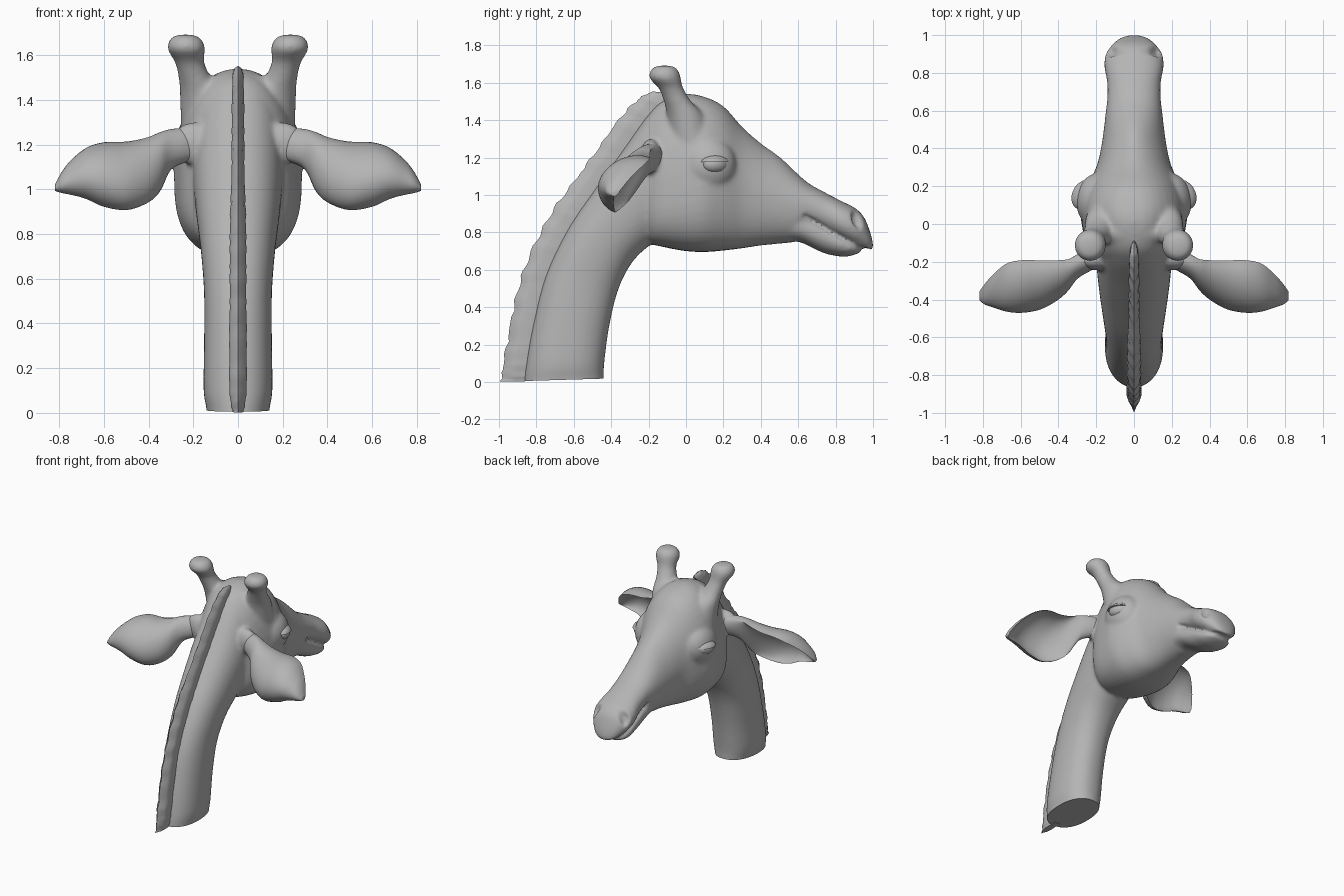
import bpy, bmesh, math, random
from mathutils import Vector

if "Cube" in bpy.data.objects:
    bpy.data.objects.remove(bpy.data.objects["Cube"])

random.seed(4)
grey = bpy.data.materials.new("plain grey")
grey.diffuse_color = (0.46, 0.46, 0.46, 1)
grey.use_nodes = True
grey.node_tree.nodes["Principled BSDF"].inputs["Base Color"].default_value = grey.diffuse_color


def resample(rows, k):
    """Catmull-Rom interpolation of rows of numbers."""
    out = []
    for i in range(len(rows) - 1):
        a, b, c, d = rows[max(i - 1, 0)], rows[i], rows[i + 1], rows[min(i + 2, len(rows) - 1)]
        for j in range(k):
            t = j / k
            out.append([0.5 * (2 * q + (r - p) * t + (2 * p - 5 * q + 4 * r - s) * t * t
                               + (3 * q - p - 3 * r + s) * t ** 3)
                        for p, q, r, s in zip(a, b, c, d)])
    out.append(list(rows[-1]))
    return out


def loft(bm, rings):
    """Skin closed rings and cap both ends."""
    vs = [[bm.verts.new(p) for p in r] for r in rings]
    n = len(vs[0])
    for a, b in zip(vs, vs[1:]):
        for i in range(n):
            bm.faces.new((a[i], a[(i + 1) % n], b[(i + 1) % n], b[i]))
    bm.faces.new(vs[0])
    bm.faces.new(vs[-1])


def finish(bm, name, angle=40):
    bmesh.ops.recalc_face_normals(bm, faces=bm.faces)
    me = bpy.data.meshes.new(name)
    bm.to_mesh(me)
    bm.free()
    me.materials.append(grey)
    ob = bpy.data.objects.new(name, me)
    bpy.context.collection.objects.link(ob)
    bpy.ops.object.select_all(action='DESELECT')
    ob.select_set(True)
    bpy.context.view_layer.objects.active = ob
    bpy.ops.object.shade_smooth_by_angle(angle=math.radians(angle))
    return ob


ANG = [2 * math.pi * i / 40 for i in range(40)]


def spow(v, e):
    return math.copysign(abs(v) ** e, v)


def upright(y, zt, zb, w, zw):
    """Cross-section in an upright plane; widest at height zw, boxy at the cheeks."""
    low = min(.9, max(.75, .75 + (y - .25) * .7))
    high = .9 + .22 * math.exp(-((y - .47) / .2) ** 2)   # narrower bridge of the nose
    ring = []
    for a in ANG:
        c, s = math.cos(a), math.sin(a)
        e = high if s > 0 else low
        ring.append((w * spow(c, e), y, zw + (zt - zw if s > 0 else zw - zb) * spow(s, e)))
    return ring


bm = bmesh.new()

# head and upper lip: y, top, bottom, half width, height of widest point
head = [(-.25, 1.34, .85, .12, 1.05), (-.2, 1.43, .75, .2, 1.0), (-.12, 1.505, .722, .25, 1.0),
        (0, 1.54, .7, .277, 1.03), (.1, 1.525, .695, .285, 1.06), (.2, 1.475, .703, .25, 1.06),
        (.3, 1.365, .715, .2, 1.03), (.4, 1.277, .73, .175, 1.0), (.5, 1.205, .74, .16, .97),
        (.59, 1.12, .755, .15, .95), (.66, 1.06, .83, .142, .94), (.75, 1.01, .80, .142, .9),
        (.83, .968, .76, .157, .86), (.9, .933, .73, .15, .83), (.95, .885, .708, .115, .79),
        (.982, .81, .70, .078, .75), (1.0, .745, .705, .03, .725)]
loft(bm, [upright(*r) for r in resample(head, 4)])

# lower jaw
jaw = [(.45, .9, .76, .1, .83), (.6, .91, .75, .13, .84), (.68, .89, .715, .128, .81),
       (.75, .85, .685, .125, .78), (.84, .8, .67, .122, .735), (.9, .765, .68, .103, .72),
       (.935, .735, .695, .06, .71)]
loft(bm, [upright(*r) for r in resample(jaw, 4)])

# neck: back y z, front y z, half width
neck = [(-.868, -.1, -.442, -.08, .135), (-.865, 0, -.44, .02, .14), (-.855, .1, -.437, .1, .154),
        (-.82, .3, -.41, .3, .152), (-.75, .57, -.36, .5, .152), (-.63, .82, -.28, .65, .167),
        (-.48, 1.04, -.16, .76, .187), (-.33, 1.25, -.02, .88, .2), (-.2, 1.43, .05, 1.08, .185),
        (-.11, 1.5, .08, 1.25, .13)]
rings = []
for by, bz, fy, fz, w in resample(neck, 5):
    rings.append([(w * spow(math.cos(a), .88),
                   (by + fy) / 2 + (fy - by) / 2 * spow(math.sin(a), .88),
                   (bz + fz) / 2 + (fz - bz) / 2 * spow(math.sin(a), .88)) for a in ANG])
loft(bm, rings)

# horns: x, y, z, radius
horn = [(.145, .03, 1.28, .11), (.16, .0, 1.42, .1), (.193, -.045, 1.5, .073),
        (.217, -.08, 1.57, .066), (.23, -.11, 1.62, .083), (.233, -.115, 1.655, .08),
        (.235, -.115, 1.685, .055), (.235, -.115, 1.693, .01)]


def ball(bm, centre, size):
    g = bmesh.ops.create_uvsphere(bm, u_segments=24, v_segments=16, radius=1)
    for v in g['verts']:
        v.co = Vector(p * q + c for p, q, c in zip(v.co, size, centre))


ball(bm, (0, -.04, 1.41), (.2, .1, .118))             # crown between the horns
for s in (1, -1):
    loft(bm, [[(s * (x + r * math.cos(a)), y + r * math.sin(a), z) for a in ANG]
              for x, y, z, r in resample(horn, 4)])
    ball(bm, (s * .19, .12, 1.16), (.117, .15, .15))  # eye socket
    ball(bm, (s * .2, -.19, 1.205), (.1, .055, .095))  # ear root

# fuse the parts into one soft skin
raw = finish(bm, "raw_shape")
rm = raw.modifiers.new("fuse", 'REMESH')
rm.mode = 'VOXEL'
rm.voxel_size = .011
sm = raw.modifiers.new("soften", 'SMOOTH')
sm.factor, sm.iterations = .5, 14
dg = bpy.context.evaluated_depsgraph_get()
bm = bmesh.new()
bm.from_mesh(raw.evaluated_get(dg).to_mesh())
bpy.data.objects.remove(raw)

# flat cut at the base of the neck
bmesh.ops.bisect_plane(bm, geom=bm.verts[:] + bm.edges[:] + bm.faces[:], plane_co=(0, -.65, .012),
                       plane_no=(0, -.03, 1), clear_inner=True)
bmesh.ops.holes_fill(bm, edges=[e for e in bm.edges if e.is_boundary], sides=0)
bm.normal_update()

# mouth line and nostrils pressed into the skin
mouth = [Vector(p) for p in resample([(.64, .885), (.7, .85), (.78, .8), (.86, .757), (.93, .716), (.98, .70)], 6)]
moves = []
for v in bm.verts:
    if v.co.y < .6:
        continue
    p = Vector((v.co.y, v.co.z))
    d = min((p - m).length for m in mouth)
    push = .011 * math.exp(-(d / .012) ** 2)
    q = p - Vector((.913, .868))
    u, w = q.dot(Vector((.33, -.94))), q.dot(Vector((.94, .33)))
    if abs(v.co.x) > .04:
        r = math.hypot(u / .045, w / .022)
        push += .025 * math.exp(-r ** 4)
    if push > .0005:
        moves.append((v, v.normal * push))
for v, m in moves:
    v.co -= m
finish(bm, "head_and_neck", 60)

# ears: x, top y z, bottom y z, outer bulge, inner hollow
ear = [(.17, -.16, 1.26, -.19, 1.14, .03, -.04), (.23, -.165, 1.27, -.21, 1.125, .05, -.05),
       (.3, -.185, 1.265, -.25, 1.09, .06, -.04), (.35, -.195, 1.25, -.3, .99, .09, -.01),
       (.41, -.2, 1.225, -.34, .935, .115, .05), (.5, -.2, 1.205, -.37, .905, .145, .105),
       (.6, -.2, 1.2, -.375, .92, .16, .125), (.68, -.22, 1.175, -.38, .955, .14, .105),
       (.75, -.28, 1.12, -.385, .975, .09, .055), (.79, -.325, 1.07, -.39, .985, .055, .02),
       (.818, -.365, 1.02, -.39, .995, .015, -.005)]
for s, side in ((1, "right"), (-1, "left")):
    bm = bmesh.new()
    rings = []
    back = Vector((0, -.95, .3))
    for x, ty, tz, by, bz, do, di in resample(ear, 5):
        t, b = Vector((s * x, ty, tz)), Vector((s * x, by, bz))
        ring = []
        for a in ANG:
            c, sn = math.cos(a), math.sin(a)
            # outer shell one way round, hollow the other, with a small rim
            depth = do * sn + .008 if sn > 0 else -di * sn - .008
            ring.append((t + b) / 2 + (t - b) / 2 * c + back * depth)
        rings.append(ring)
    loft(bm, rings)
    finish(bm, side + "_ear", 60)

# eyes with heavy upper lids
for s, side in ((1, "right"), (-1, "left")):
    for name, size, lid in (("eyeball", (.06, .072, .05), False), ("eyelid", (.072, .083, .054), True)):
        bm = bmesh.new()
        bmesh.ops.create_uvsphere(bm, u_segments=32, v_segments=20, radius=1)
        if lid:
            bmesh.ops.bisect_plane(bm, geom=bm.verts[:] + bm.edges[:] + bm.faces[:],
                                   plane_co=(0, 0, .25), plane_no=(0, 0, 1), clear_inner=True)
            bmesh.ops.holes_fill(bm, edges=[e for e in bm.edges if e.is_boundary], sides=0)
        for v in bm.verts:
            y = v.co.y * size[1]
            v.co = (s * (.26 + v.co.x * size[0] - y * .2), .155 + y, 1.163 + v.co.z * size[2])
        finish(bm, side + "_" + name)

# mane: inner y z, outer y z, half width
mane = [(-.82, .005, -.99, .002, .025), (-.83, .1, -.975, .1, .038), (-.79, .35, -.925, .38, .038),
        (-.72, .58, -.86, .62, .037), (-.6, .81, -.745, .86, .037), (-.45, 1.03, -.6, 1.07, .03),
        (-.3, 1.24, -.45, 1.28, .029), (-.17, 1.42, -.31, 1.46, .027), (-.12, 1.5, -.2, 1.545, .022),
        (-.09, 1.53, -.1, 1.545, .004)]
bm = bmesh.new()
rings = []
for i, (iy, iz, oy, oz, w) in enumerate(resample(mane, 9)):
    k = 1 + (.05 if i == 0 else random.uniform(-.03, .03) + .04 * math.sin(i * 1.3))
    ww = w * random.uniform(.93, 1.05)
    sec = []
    for x, f in ((-.8, 0), (-1, .55), (-.75, .75), (0, 1), (.75, .75), (1, .55), (.8, 0)):
        g = f * (k if f > .6 else 1)
        sec.append((x * ww, iy + (oy - iy) * g, iz + (oz - iz) * g))
    rings.append(sec)
loft(bm, rings)
finish(bm, "mane", 35)
